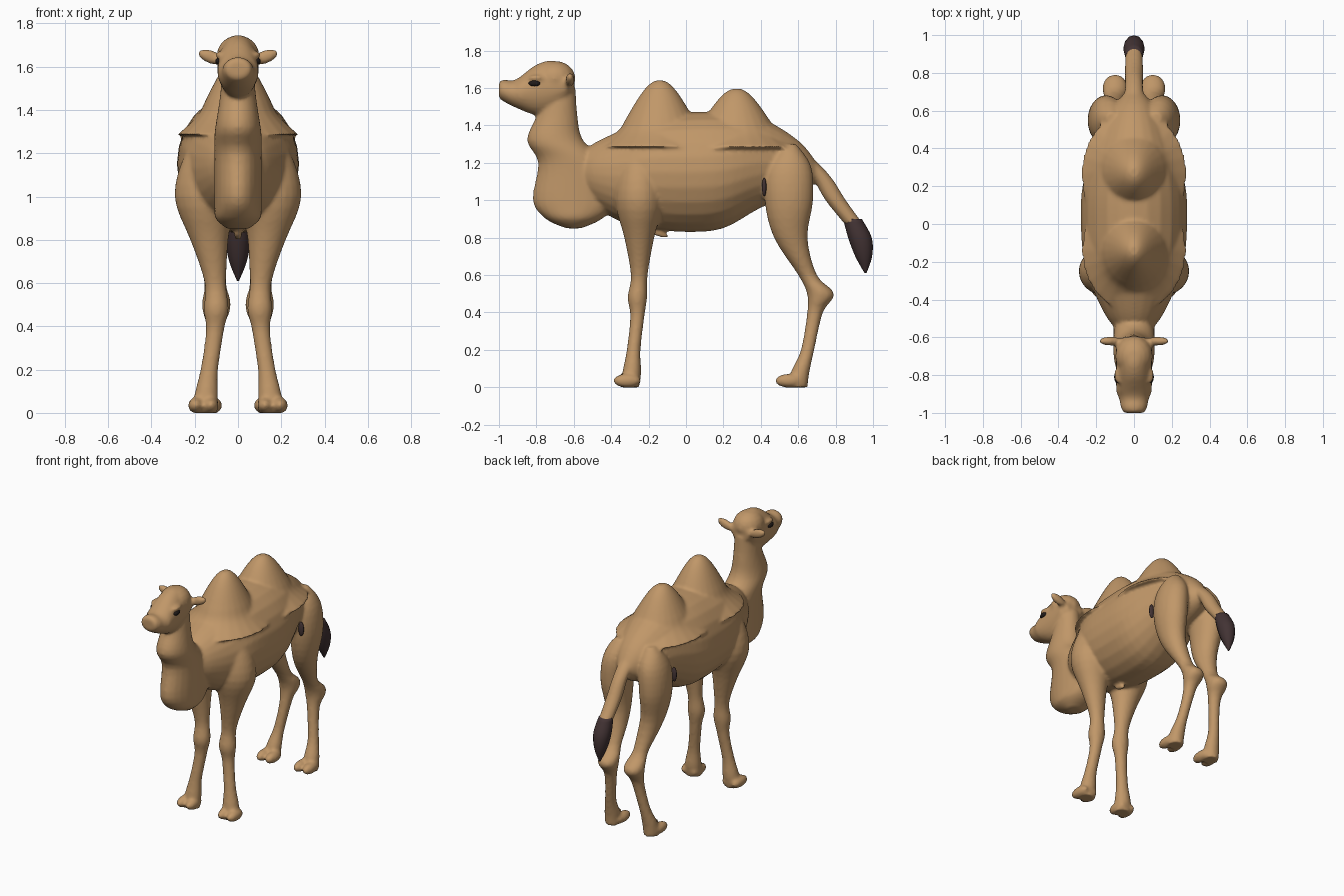
import bpy
import bmesh
from math import acos, cos, pi, sin
from mathutils import Matrix

default_cube = bpy.data.objects.get("Cube")
if default_cube:
    bpy.data.objects.remove(default_cube, do_unlink=True)


def make_material(name, red, green, blue):
    colour = (red, green, blue, 1)
    material = bpy.data.materials.new(name)
    material.use_nodes = True
    material.diffuse_color = colour
    shader = material.node_tree.nodes["Principled BSDF"]
    shader.inputs["Base Color"].default_value = colour
    return material


tan_coat = make_material("tan coat", .53, .31, .14)
dark_hair = make_material("dark brown hair", .055, .033, .034)
black_eye = make_material("black eye", .015, .011, .01)


def smooth_rows(rows, steps=4):
    """Fill in rows between the given ones along a Catmull-Rom curve."""
    padded = [rows[0], *rows, rows[-1]]
    filled = []
    for before, start, end, after in zip(padded, padded[1:], padded[2:], padded[3:]):
        for step in range(steps):
            t = step / steps
            row = []
            for a, b, c, d in zip(before, start, end, after):
                slope_in, slope_out = (c - a) / 2, (d - b) / 2
                bend = 3 * (c - b) - 2 * slope_in - slope_out
                twist = 2 * (b - c) + slope_in + slope_out
                row.append(b + t * (slope_in + t * (bend + t * twist)))
            filled.append(row)
    return filled + [rows[-1]]


def loft(bm, axis, rows, width, shift=lambda place: 0, sides=24):
    """Skin elliptical slices across y or z; each row is place, middle, half depth.

    width turns half depth into half width, shift turns place into sideways offset.
    """
    rings = []
    for place, middle, depth in smooth_rows(rows):
        ring = []
        for i in range(sides):
            angle = 2 * pi * i / sides
            across = shift(place) + width(depth) * sin(angle)
            along = middle + depth * cos(angle)
            location = (across, place, along) if axis == "y" else (across, along, place)
            ring.append(bm.verts.new(location))
        rings.append(ring)
    for lower, upper in zip(rings, rings[1:]):
        for i in range(sides):
            bm.faces.new((lower[i - 1], lower[i], upper[i], upper[i - 1]))
    bm.faces.new(rings[0])
    bm.faces.new(rings[-1])


def hump(bm, y, top, height, radius, levels=8):
    """Bell-shaped mound, narrower across the back than along it."""
    rows = []
    for level in range(1, levels + 1):
        drop = (level / levels) ** 2
        rows.append((top - height * drop, y, radius * acos(1 - 2 * drop) / pi))
    loft(bm, "z", rows, lambda depth: depth * .85)


def ball(bm, centre, radii, tilt=0, axis="X"):
    placement = (Matrix.Translation(centre) @ Matrix.Rotation(tilt, 4, axis)
                 @ Matrix.Diagonal((*radii, 1)))
    bmesh.ops.create_uvsphere(bm, u_segments=16, v_segments=10, radius=1, matrix=placement)


def finish(name, bm, material):
    bmesh.ops.recalc_face_normals(bm, faces=bm.faces)
    mesh = bpy.data.meshes.new(name)
    bm.to_mesh(mesh)
    bm.free()
    mesh.materials.append(material)
    for polygon in mesh.polygons:
        polygon.use_smooth = True
    model_part = bpy.data.objects.new(name, mesh)
    bpy.context.collection.objects.link(model_part)
    return model_part


coat = bmesh.new()

# Barrel of the body
barrel = [(-.58, 1.15, .08), (-.5, 1.14, .16), (-.36, 1.13, .24), (-.2, 1.15, .3),
          (0, 1.15, .32), (.2, 1.16, .31), (.4, 1.2, .24), (.6, 1.18, .14), (.7, 1.15, .05)]
loft(coat, "y", barrel, lambda depth: depth * .88)

# Two humps
hump(coat, y=-.14, top=1.645, height=.36, radius=.33)
hump(coat, y=.27, top=1.6, height=.32, radius=.34)

# Hanging neck
neck = [(.85, -.6, .04), (.9, -.6, .15), (1, -.59, .23), (1.2, -.61, .18),
        (1.32, -.7, .15), (1.45, -.69, .11), (1.6, -.67, .08)]
loft(coat, "z", neck, lambda depth: min(.03 + depth / 2, .11))

# Head, muzzle and crown
head = [(-1, 1.59, .045), (-.97, 1.585, .06), (-.91, 1.57, .075), (-.8, 1.59, .135),
        (-.7, 1.61, .135), (-.6, 1.62, .05)]
loft(coat, "y", head, lambda depth: min(depth + .01, .095))
ball(coat, (0, -.7, 1.65), (.1, .11, .095))

# Tail stem
tail = [(1.25, .6, .05), (1.17, .68, .055), (1.1, .74, .053), (1, .8, .055),
        (.87, .9, .05)]
loft(coat, "z", tail, lambda depth: depth * .9)

front_leg = [(1.3, -.25, .04), (1.2, -.25, .1), (1, -.25, .13), (.8, -.25, .08),
             (.6, -.25, .045), (.48, -.26, .052), (.38, -.26, .038), (.2, -.28, .037),
             (.08, -.29, .05), (0, -.3, .05)]
hind_leg = [(1.3, .56, .03), (1.18, .55, .12), (1, .55, .13), (.8, .56, .09),
            (.6, .65, .05), (.5, .72, .073), (.4, .69, .042), (.2, .65, .036),
            (.08, .61, .05), (0, .6, .05)]


for side in (-1, 1):
    # Legs, closest together at the knees and tucked in at the top
    def stance(height):
        return side * (.125 + .025 * cos(2 * pi * height))

    loft(coat, "z", front_leg, lambda depth: depth * 1.1, stance)
    loft(coat, "z", hind_leg, lambda depth: min(depth, .03 + depth / 2), stance)

    # Splayed toes
    for toe_x, toe_y in ((.16, -.315), (.145, .55)):
        for spread in (-.035, .035):
            ball(coat, (side * (toe_x + spread), toe_y, .035), (.036, .075, .037))

    # Ears and brows
    ball(coat, (side * .125, -.62, 1.645), (.066, .024, .031), side * -.35, "Y")
    ball(coat, (side * .085, -.8, 1.655), (.02, .045, .015))

# Belly sheath
ball(coat, (0, -.14, .82), (.02, .05, .016), tilt=-.3)

# Blend the coat into one skin
body = finish("body", coat, tan_coat)
remesh = body.modifiers.new("blend parts", "REMESH")
remesh.mode = "VOXEL"
remesh.voxel_size = .011
remesh.use_smooth_shade = True
soften = body.modifiers.new("soften joins", "SMOOTH")
soften.iterations = 5

# Tail tuft
tuft = bmesh.new()
tuft_rows = [(.9, .89, .05), (.8, .93, .063), (.7, .95, .045), (.61, .96, .005)]
loft(tuft, "z", tuft_rows, lambda depth: depth * .9, sides=12)
finish("tail_tuft", tuft, dark_hair)

# Eyes, nostrils and flank folds
for side, label in ((-1, "right"), (1, "left")):
    eye = bmesh.new()
    ball(eye, (side * .09, -.81, 1.625), (.015, .032, .016))
    finish(label + "_eye", eye, black_eye)

    nostril = bmesh.new()
    ball(nostril, (side * .025, -.985, 1.615), (.014, .012, .006), side * .4, "Y")
    finish(label + "_nostril", nostril, dark_hair)

    fold = bmesh.new()
    ball(fold, (side * .2, .418, 1.07), (.02, .012, .05))
    finish(label + "_flank_fold", fold, dark_hair)
